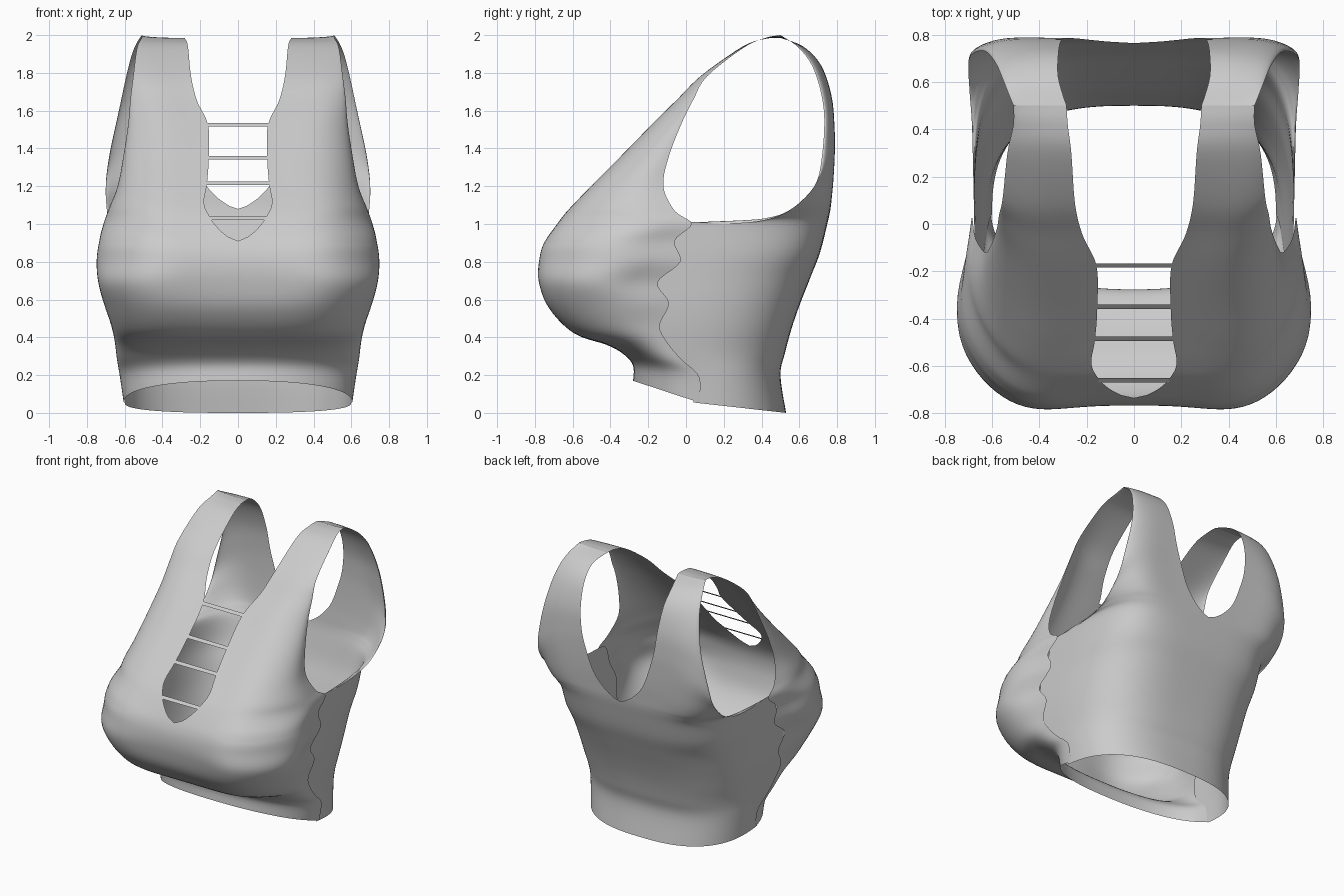
import bpy
from math import sin, cos, pi, sqrt

SEGS = 28    # points along each row, centre to side
SUB = 5      # steps between the rows given below

# Row: inner z, x, y | outer z, x, y | squareness, side bulge, cup lobe
FRONT_BODY = [
    (.17, 0, -.28, .055, .605, .07, 2.3, 0, 0),
    (.25, 0, -.28, .19, .625, .07, 2.4, 0, 0),
    (.31, 0, -.33, .28, .64, -.02, 2.5, 0, 0),
    (.36, 0, -.42, .36, .65, -.09, 2.6, 0, .01),
    (.42, 0, -.59, .46, .665, -.14, 2.6, .015, .045),
    (.55, 0, -.715, .58, .68, -.09, 2.8, .05, .07),
    (.69, 0, -.76, .69, .69, -.15, 2.9, .075, .085),
    (.81, 0, -.765, .80, .69, -.03, 2.9, .085, .085),
    (.91, 0, -.735, .91, .69, -.06, 2.8, .07, .08),
    (1.03, .145, -.66, 1.0, .685, .03, 2.5, .045, .06),
]
FRONT_STRAP = [
    (1.11, .18, -.59, 1.07, .67, -.06, 2.4, .03, .05),
    (1.21, .165, -.49, 1.20, .63, -.12, 2.3, .02, .045),
    (1.35, .155, -.35, 1.36, .605, -.09, 2.2, .01, .035),
    (1.53, .16, -.17, 1.54, .58, -.02, 2.1, 0, .03),
    (1.66, .22, -.04, 1.66, .57, .04, 2, 0, .02),
    (1.79, .25, .09, 1.78, .555, .11, 2, 0, .01),
    (1.94, .265, .30, 1.93, .535, .30, 2, 0, 0),
    (1.98, .28, .42, 1.985, .51, .42, 2, 0, 0),
    (1.985, .285, .50, 2.0, .51, .50, 2, 0, 0),
]
BACK_BODY = [
    (.0, 0, .53, .055, .60, .04, 2.6, 0, 0),
    (.20, 0, .50, .20, .615, -.0, 2.8, 0, 0),
    (.32, 0, .525, .32, .635, -.12, 3.0, 0, 0),
    (.45, 0, .56, .45, .655, -.16, 3.2, 0, 0),
    (.58, 0, .605, .58, .667, -.16, 3.3, 0, 0),
    (.72, 0, .66, .72, .672, -.16, 3.5, 0, 0),
    (.85, 0, .71, .85, .675, -.09, 3.7, 0, .01),
    (1.0, 0, .748, 1.0, .675, -.02, 3.8, 0, .02),
]
BACK_STRAP = [
    (1.08, 0, .765, 1.0, .68, .22, 3.7, 0, .025),
    (1.15, .12, .772, 1.02, .685, .42, 3.3, 0, .025),
    (1.25, .20, .78, 1.08, .695, .56, 2.9, 0, .02),
    (1.38, .25, .785, 1.20, .70, .68, 2.5, 0, .015),
    (1.52, .29, .785, 1.36, .68, .72, 2.2, 0, .01),
    (1.68, .31, .77, 1.60, .63, .73, 2.1, 0, .005),
    (1.84, .32, .715, 1.81, .585, .68, 2, 0, 0),
    (1.94, .32, .62, 1.93, .55, .60, 2, 0, 0),
    (1.985, .285, .50, 2.0, .51, .50, 2, 0, 0),
]


def smooth_rows(rows):
    """Catmull-Rom between rows; inner x is squared for a round neckline."""
    rows = [(r[0], r[1] ** 2) + r[2:] for r in rows]
    out = []
    for i in range(len(rows) - 1):
        a, b, c, d = (rows[max(i - 1, 0)], rows[i], rows[i + 1],
                      rows[min(i + 2, len(rows) - 1)])
        for k in range(SUB):
            t = k / SUB
            out.append([.5 * (2 * q + (r - p) * t
                              + (2 * p - 5 * q + 4 * r - s) * t * t
                              + (3 * q - p - 3 * r + s) * t ** 3)
                        for p, q, r, s in zip(a, b, c, d)])
    return out + [list(rows[-1])]


def row_points(row, way):
    """Superellipse arc from the inner edge to the outer edge."""
    zi, xi, yi, zo, xo, yo, p, bulge, lobe = row
    xi = sqrt(max(xi, 0))
    pts = []
    for j in range(SEGS + 1):
        th = pi / 2 * j / SEGS
        s, c = sin(th), max(cos(th), 0)
        fx, fy = s ** (2 / p), (c ** (2 / p) if c > 1e-6 else 0)
        x = xi + (xo - xi) * fx + bulge * 2 * s ** 4 * sin(2 * th)
        y = yo + (yi - yo) * fy + way * lobe * 1.3 * sin(2 * th) ** 2 * c
        pts.append((x, y, zo + (zi - zo) * fy))
    return pts


def make_object(name, verts, faces):
    me = bpy.data.meshes.new(name)
    me.from_pydata(verts, [], faces)
    me.polygons.foreach_set("use_smooth", [True] * len(me.polygons))
    ob = bpy.data.objects.new(name, me)
    bpy.context.collection.objects.link(ob)
    mod = ob.modifiers.new("mirror", 'MIRROR')
    mod.use_clip = True
    mod.merge_threshold = .0005
    return ob


def panel(name, rows, way):
    rows = smooth_rows(rows)
    verts = [p for r in rows for p in row_points(r, way)]
    n = SEGS + 1
    faces = []
    for i in range(len(rows) - 1):
        for j in range(SEGS):
            a = i * n + j
            f = (a, a + 1, a + n + 1, a + n)
            faces.append(f if way < 0 else f[::-1])
    make_object(name, verts, faces)


# Front panel with cups and front straps, back panel with back straps
panel("front_panel", FRONT_BODY + FRONT_STRAP, -1)
panel("back_panel", BACK_BODY + BACK_STRAP, 1)

# Thin bars across the front opening: z, y, half width
for k, (z, y, w) in enumerate([(1.525, -.175, .165), (1.35, -.35, .16),
                               (1.215, -.485, .17), (1.03, -.66, .15)]):
    h = .009
    make_object(f"front_bar_{k + 1}",
                [(0, y - h, z - h), (w, y - h, z - h),
                 (w, y + h, z + h), (0, y + h, z + h)], [(0, 1, 2, 3)])
